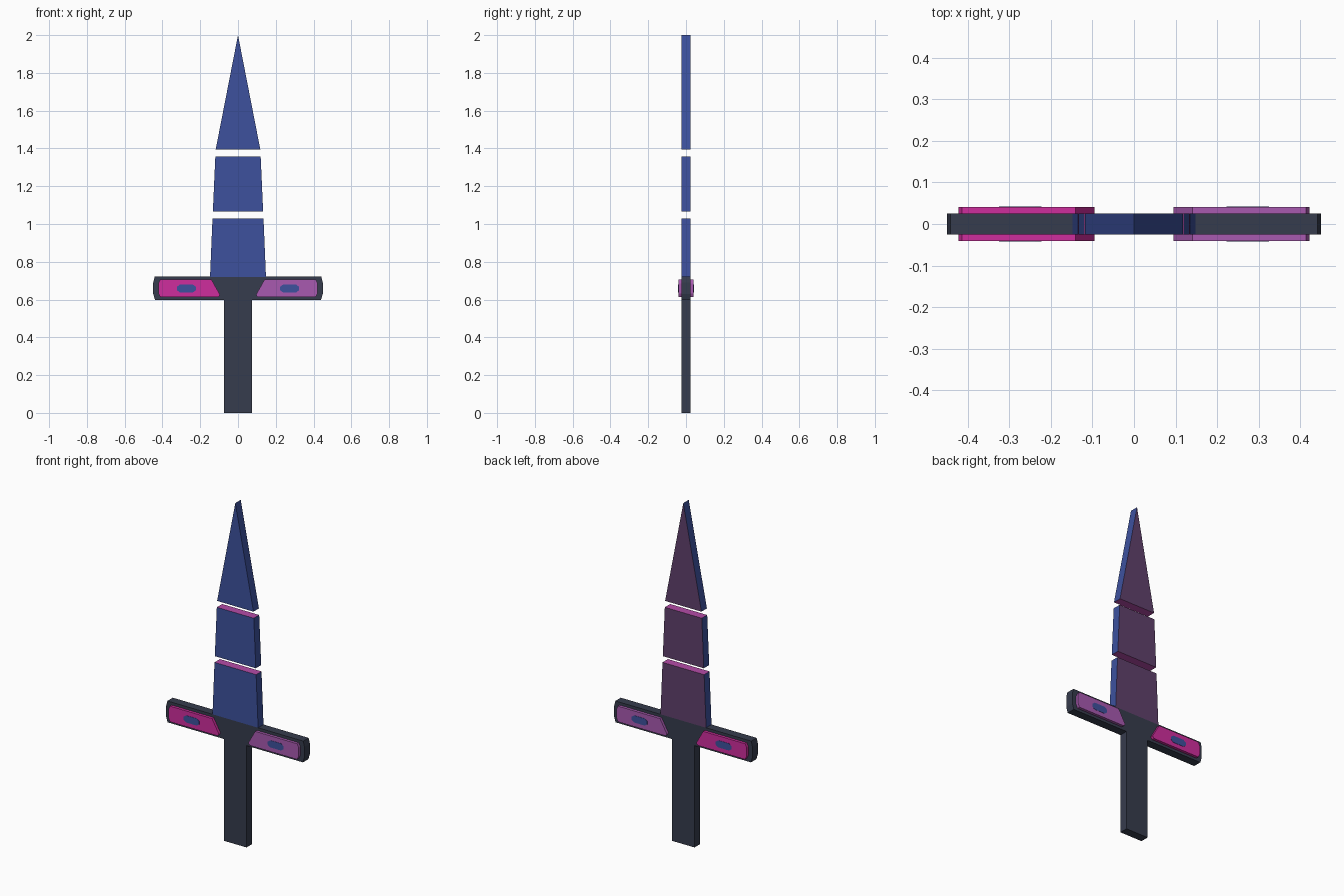
import bpy, bmesh

if "Cube" in bpy.data.objects:
    bpy.data.objects.remove(bpy.data.objects["Cube"])


def material(name, r, g, b):
    m = bpy.data.materials.new(name)
    lin = [((c / 255 + 0.055) / 1.055) ** 2.4 for c in (r, g, b)]
    m.diffuse_color = (*lin, 1)
    m.use_nodes = True
    m.node_tree.nodes["Principled BSDF"].inputs["Base Color"].default_value = m.diffuse_color
    return m


BLUE = material("blade blue", 61, 81, 158)
PLUM = material("blade back plum", 96, 65, 108)
CAP = material("blade cut orchid", 180, 76, 168)
SLATE = material("dark slate", 54, 60, 77)
PINK = material("hot pink", 207, 45, 157)
PURPLE = material("soft purple", 168, 90, 176)


def extrude(name, profile, depth, mats, rule=None):
    """Extrude an (x, z) outline symmetrically through y = +-depth."""
    bm = bmesh.new()
    face = bm.faces.new([bm.verts.new((x, -depth, z)) for x, z in profile])
    out = bmesh.ops.extrude_face_region(bm, geom=[face])
    for v in out["geom"]:
        if isinstance(v, bmesh.types.BMVert):
            v.co.y = depth
    bmesh.ops.recalc_face_normals(bm, faces=bm.faces[:])
    bm.normal_update()
    if rule:
        for f in bm.faces:
            f.material_index = rule(f.normal)
    me = bpy.data.meshes.new(name)
    bm.to_mesh(me)
    bm.free()
    for m in mats:
        me.materials.append(m)
    ob = bpy.data.objects.new(name, me)
    bpy.context.collection.objects.link(ob)
    return ob


def blade_rule(n):
    # back faces are plum, horizontal cuts are orchid, the rest is blue
    if n.y > 0.9:
        return 1
    return 2 if abs(n.z) > 0.9 else 0


def mirrored(half):
    return half + [(-x, z) for x, z in reversed(half) if x > 0]


# Broken blade: three separate pieces
blade_half = {
    "blade_lower": [(0.148, 0.72), (0.135, 1.03)],
    "blade_middle": [(0.133, 1.067), (0.12, 1.357)],
    "blade_tip": [(0.118, 1.395), (0, 2.0)],
}
for name, half in blade_half.items():
    extrude(name, mirrored(half), 0.025, [BLUE, PLUM, CAP], blade_rule)

# Grip and crossguard as one flat T-shaped outline
extrude("grip_and_guard", mirrored([
    (0.073, 0), (0.073, 0.597), (0.439, 0.597), (0.449, 0.63),
    (0.449, 0.69), (0.441, 0.722)]), 0.025, [SLATE])

# Raised guard panels with small blue insets on both faces
panel = [(0.14, 0.705), (0.095, 0.625), (0.105, 0.613), (0.412, 0.613),
         (0.422, 0.633), (0.422, 0.685), (0.413, 0.705)]
inset = [(0.222, 0.65), (0.238, 0.638), (0.308, 0.638), (0.324, 0.65),
         (0.324, 0.667), (0.308, 0.679), (0.238, 0.679), (0.222, 0.667)]
for side, s, mat in (("left", -1, PINK), ("right", 1, PURPLE)):
    extrude("guard_panel_" + side, [(s * x, z) for x, z in panel], 0.041, [mat])
    for face, y in (("front", -0.0405), ("back", 0.0405)):
        ob = extrude(f"panel_inset_{side}_{face}",
                     [(s * x, z) for x, z in inset], 0.002, [BLUE])
        ob.location.y = y
